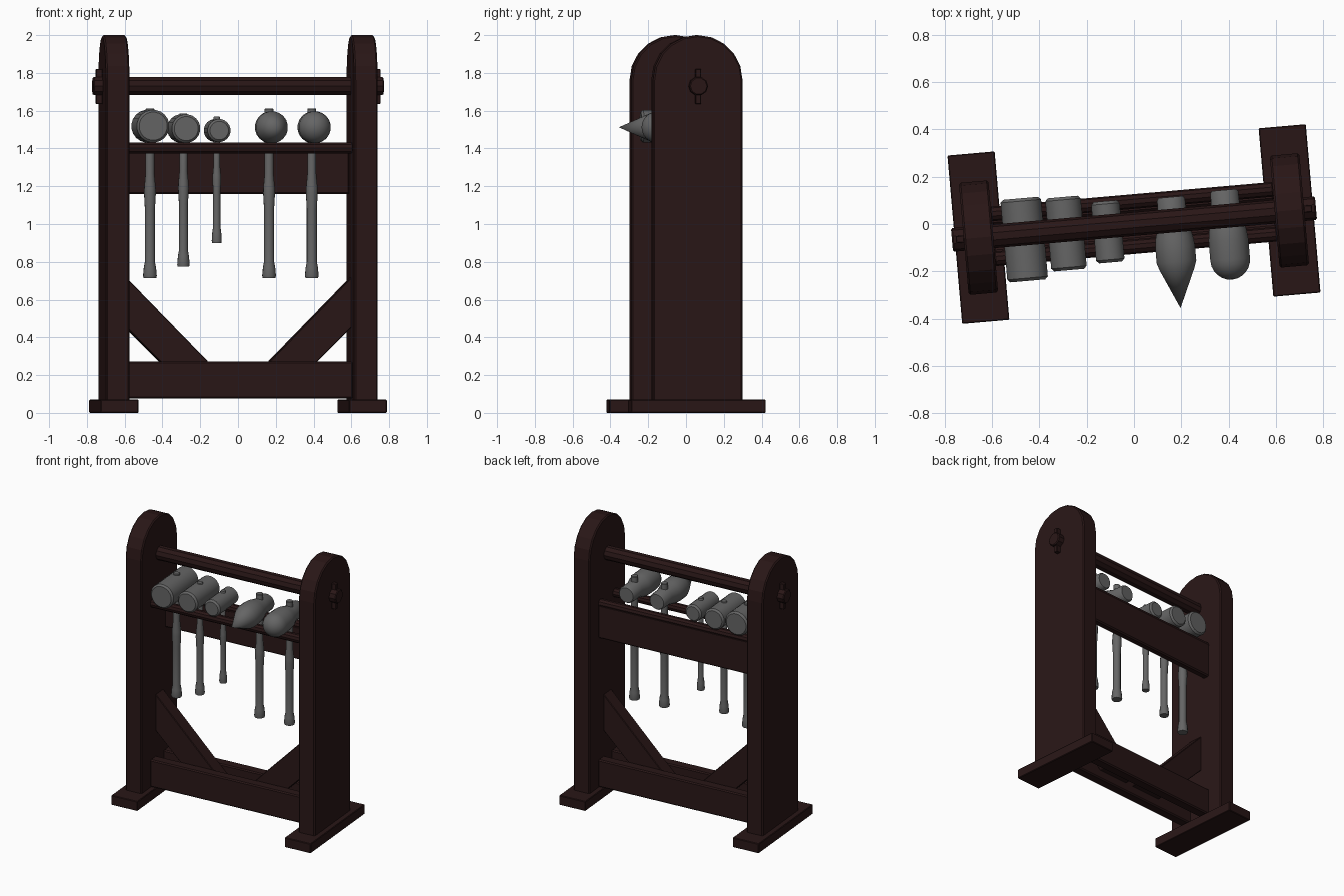
import bpy, bmesh, math
from mathutils import Matrix, Vector

if "Cube" in bpy.data.objects:
    bpy.data.objects.remove(bpy.data.objects["Cube"])

TURN = math.radians(5)  # the whole rack stands slightly turned

def material(name, col):
    m = bpy.data.materials.new(name)
    m.diffuse_color = (*col, 1)
    m.use_nodes = True
    m.node_tree.nodes["Principled BSDF"].inputs["Base Color"].default_value = m.diffuse_color
    return m

WOOD = material("dark_wood", (0.022, 0.008, 0.008))
IRON = material("grey_metal", (0.13, 0.13, 0.13))

def finish(name, bm, mat, bevel=0, smooth=False):
    bmesh.ops.recalc_face_normals(bm, faces=bm.faces)
    me = bpy.data.meshes.new(name)
    bm.to_mesh(me)
    bm.free()
    ob = bpy.data.objects.new(name, me)
    bpy.context.collection.objects.link(ob)
    ob.rotation_euler.z = TURN
    me.materials.append(mat)
    if bevel:
        b = ob.modifiers.new("bevel", 'BEVEL')
        b.width, b.segments = bevel, 1
    if smooth:
        bpy.ops.object.select_all(action='DESELECT')
        ob.select_set(True)
        bpy.context.view_layer.objects.active = ob
        bpy.ops.object.shade_smooth_by_angle(angle=math.radians(35))
    return ob

def box(name, x, y, z, bevel=0.008):
    bm = bmesh.new()
    bmesh.ops.create_cube(bm, size=1)
    for v in bm.verts:
        v.co = [(lo + hi) / 2 + c * (hi - lo) for c, (lo, hi) in zip(v.co, (x, y, z))]
    return finish(name, bm, WOOD, bevel)

def prism(name, pts, axis, lo, hi, bevel=0.008):
    """Extrude a 2D outline along x (outline in y,z) or y (outline in x,z)."""
    bm = bmesh.new()
    place = (lambda a, b: (lo, a, b)) if axis == 0 else (lambda a, b: (a, lo, b))
    face = bm.faces.new([bm.verts.new(place(*p)) for p in pts])
    ext = bmesh.ops.extrude_face_region(bm, geom=[face])
    move = Vector((0, 0, 0))
    move[axis] = hi - lo
    bmesh.ops.translate(bm, vec=move, verts=[e for e in ext["geom"] if isinstance(e, bmesh.types.BMVert)])
    return finish(name, bm, WOOD, bevel)

def lathe(name, profile, matrix, sides, mat, smooth=True):
    """Closed turned solid from (radius, height) points, placed by matrix."""
    bm = bmesh.new()
    rings = []
    for r, h in profile:
        if r == 0:
            rings.append([bm.verts.new((0, 0, h))])
        else:
            rings.append([bm.verts.new((r * math.cos(a), r * math.sin(a), h))
                          for a in (math.tau * (i + .5) / sides for i in range(sides))])
    for a, b in zip(rings, rings[1:]):
        for i in range(sides):
            j = (i + 1) % sides
            if len(b) == 1:
                bm.faces.new((a[i], a[j], b[0]))
            else:
                bm.faces.new((a[i], a[j], b[j], b[i]))
    for ring in (rings[0], rings[-1]):
        if len(ring) > 1:
            bm.faces.new(ring)
    bmesh.ops.transform(bm, matrix=matrix, verts=bm.verts)
    return finish(name, bm, mat, smooth=smooth)

ALONG_X = Matrix.Rotation(math.pi / 2, 4, 'Y')
ALONG_FRONT = Matrix.Rotation(math.pi / 2, 4, 'X')  # local +z goes to -y

def rod(name, y, z, r, half, sides):
    c = 0.006
    prof = [(r - c, -half), (r, -half + c), (r, half - c), (r - c, half)]
    lathe(name, prof, Matrix.Translation((0, y, z)) @ ALONG_X, sides, WOOD, False)

# Uprights, feet, wedges and braces, mirrored left and right
R = 0.2375
outline = [(-R, 0.05), (R, 0.05)] + [
    (R * math.cos(math.pi * i / 10), 1.7625 + R * math.sin(math.pi * i / 10)) for i in range(11)]
for side, s in (("left", -1), ("right", 1)):
    def span(a, b):
        return tuple(sorted((s * a, s * b)))
    prism(side + "_upright", outline, 0, *span(0.597, 0.722))
    box(side + "_foot", span(0.56, 0.76), (-0.357, 0.357), (0, 0.07), 0.004)
    box(side + "_wedge", span(0.72, 0.755), (-0.015, 0.015), (1.635, 1.82), 0.003)
    brace = [(0.60, 0.72), (0.60, 0.455), (0.28, 0.135), (0.03, 0.135)]
    prism(side + "_brace", [(s * x, z) for x, z in brace], 1, -0.05, 0.05, 0.004)

# Cross members
box("front_base_beam", (-0.6, 0.6), (-0.125, -0.05), (0.075, 0.273))
box("back_base_beam", (-0.6, 0.6), (0.05, 0.125), (0.075, 0.273))
box("back_plank", (-0.6, 0.6), (0.072, 0.125), (1.158, 1.40))
rod("top_rod", 0, 1.73, 0.05, 0.772, 10)
rod("front_rail", -0.095, 1.403, 0.031, 0.6, 10)
rod("back_rail", 0.095, 1.403, 0.031, 0.6, 10)

# Hammer heads: (radius, distance toward the front)
def barrel(r, back, front):
    c = 0.012
    return [(r - c, back), (r, back + c), (r, front - c), (r - c, front)]

spike = [(0.053, -0.10), (0.06, -0.09), (0.062, 0.0), (0.08, 0.07), (0.085, 0.11),
         (0.085, 0.175), (0.075, 0.205), (0, 0.371)]
dome = [(0.053, -0.11), (0.06, -0.10), (0.062, 0.0), (0.08, 0.06), (0.085, 0.10)] + [
    (0.085 * math.cos(a), 0.185 + 0.085 * math.sin(a))
    for a in (math.pi * i / 12 for i in range(6))] + [(0, 0.27)]

# name, x, head height, head profile, handle foot, pin top, handle thickness
hammers = [
    ("large_mallet", -0.468, 1.518, barrel(0.087, -0.15, 0.20), 0.715, 1.612, 1.0),
    ("medium_mallet", -0.29, 1.505, barrel(0.076, -0.14, 0.17), 0.775, 1.586, 0.9),
    ("small_mallet", -0.113, 1.495, barrel(0.061, -0.107, 0.153), 0.90, 1.568, 0.73),
    ("spiked_hammer", 0.165, 1.512, spike, 0.715, 1.612, 1.0),
    ("round_hammer", 0.392, 1.512, dome, 0.715, 1.612, 1.0),
]
for name, x, z, head, foot, top, k in hammers:
    lathe(name + "_head", head, Matrix.Translation((x, 0, z)) @ ALONG_FRONT, 20, IRON)
    length = 1.44 - foot
    handle = [(0.034, 0), (0.037, 0.012), (0.033, 0.055), (0.027, 0.085), (0.027, 0.50 * length),
              (0.032, 0.62 * length), (0.031, 0.66 * length), (0.024, 0.76 * length),
              (0.024, top - foot - 0.004), (0.021, top - foot)]
    lathe(name + "_handle", [(r * k, h) for r, h in handle], Matrix.Translation((x, 0, foot)), 12, IRON)
